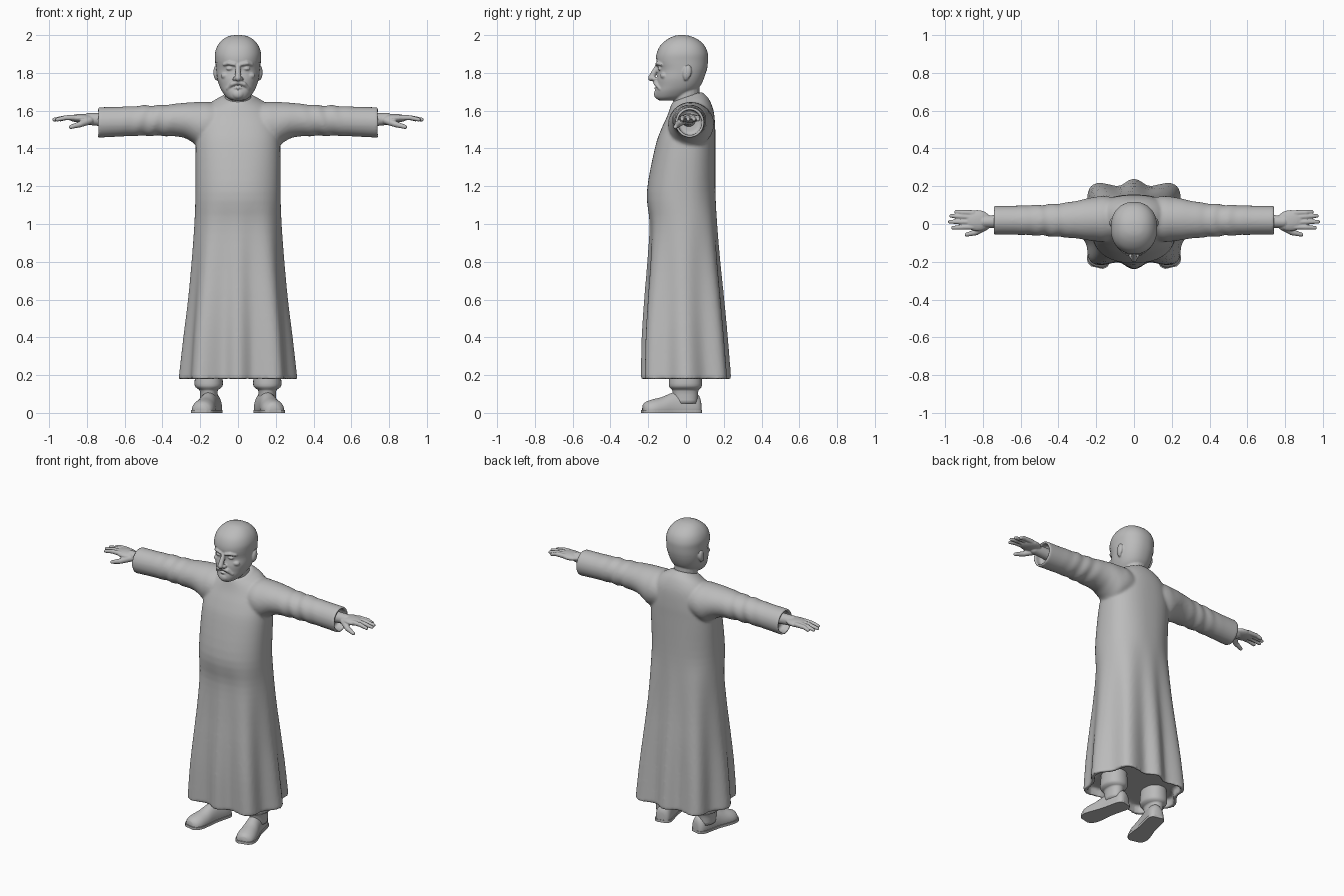
import bpy, bmesh, math
from mathutils import Vector, Matrix

cube = bpy.data.objects.get("Cube")
if cube:
    bpy.data.objects.remove(cube, do_unlink=True)

grey = bpy.data.materials.new("plain_grey")
grey.use_nodes = True
COLOUR = (0.5, 0.5, 0.5, 1)
grey.diffuse_color = COLOUR
shader = next(n for n in grey.node_tree.nodes if n.type == 'BSDF_PRINCIPLED')
shader.inputs["Base Color"].default_value = COLOUR
shader.inputs["Roughness"].default_value = 0.7


def finish(name, bm, voxel=0, smooth=3):
    """Turn a bmesh into a smooth object, optionally fused into one skin."""
    bmesh.ops.recalc_face_normals(bm, faces=bm.faces)
    for f in bm.faces:
        f.smooth = True
    mesh = bpy.data.meshes.new(name)
    bm.to_mesh(mesh)
    bm.free()
    mesh.materials.append(grey)
    ob = bpy.data.objects.new(name, mesh)
    bpy.context.collection.objects.link(ob)
    if voxel:
        fuse = ob.modifiers.new("fuse", 'REMESH')
        fuse.mode = 'VOXEL'
        fuse.voxel_size = voxel
        fuse.use_smooth_shade = True
        soft = ob.modifiers.new("soften", 'SMOOTH')
        soft.factor = 0.5
        soft.iterations = smooth
    return ob


def spline(table, steps):
    """Catmull-Rom interpolation of every column of a table."""
    out = []
    last = len(table) - 1
    for i in range(last):
        p = [table[max(0, min(last, i + k))] for k in (-1, 0, 1, 2)]
        for j in range(steps):
            t = j / steps
            out.append([b + 0.5 * t * (c - a + t * (2*a - 5*b + 4*c - d + t * (3*(b - c) + d - a)))
                        for a, b, c, d in zip(*p)])
    return out + [list(table[-1])]


def loft(bm, rings, caps=True):
    loops = [[bm.verts.new(p) for p in ring] for ring in rings]
    n = len(loops[0])
    for lo, hi in zip(loops, loops[1:]):
        for i in range(n):
            bm.faces.new((lo[i], lo[(i + 1) % n], hi[(i + 1) % n], hi[i]))
    if caps:
        bm.faces.new(loops[0])
        bm.faces.new(loops[-1])


def angles(n):
    return [2 * math.pi * i / n for i in range(n)]


def radius(t, a, b, n):
    return (abs(math.cos(t) / a) ** n + abs(math.sin(t) / b) ** n) ** (-1 / n)


def level_ring(z, a, front, back, power=2.2, fold=0, tilt=0, count=96):
    """Horizontal ring with optional eight-lobed drapery folds."""
    yc, b = (front + back) / 2, (back - front) / 2
    ring = []
    for t in angles(count):
        r = radius(t, a, b, power) * (1 - fold * (1 - math.cos(8 * t)) / 2)
        y = yc + r * math.sin(t)
        ring.append((r * math.cos(t), y, z + tilt * y))
    return ring


def ball(bm, at, size, turn=0, axis='X'):
    m = Matrix.Translation(at) @ Matrix.Rotation(turn, 4, axis) @ Matrix.Diagonal((*size, 1))
    bmesh.ops.create_uvsphere(bm, u_segments=20, v_segments=12, radius=1, matrix=m)


def limb(bm, points):
    """Chain of round tapered segments; each point is x, y, z, radius."""
    for p in points:
        ball(bm, p[:3], (p[3],) * 3)
    for p, q in zip(points, points[1:]):
        a, b = Vector(p[:3]), Vector(q[:3])
        m = Matrix.Translation((a + b) / 2) @ (b - a).to_track_quat('Z', 'Y').to_matrix().to_4x4()
        bmesh.ops.create_cone(bm, cap_ends=True, segments=20, radius1=p[3], radius2=q[3],
                              depth=(b - a).length, matrix=m)


# Robe: height, half width, front, back, squareness, fold depth, tilt
ROBE = [(.18, .315, -.24, .24, 3, .15, 0), (.4, .29, -.235, .222, 3, .13, 0),
        (.6, .265, -.222, .203, 2.9, .10, 0), (.8, .246, -.205, .182, 2.7, .07, 0),
        (1.0, .231, -.193, .165, 2.5, .03, 0), (1.17, .225, -.207, .156, 2.3, 0, 0),
        (1.4, .224, -.165, .155, 2.4, 0, 0), (1.5, .215, -.132, .155, 2.4, 0, 0),
        (1.58, .19, -.1, .147, 2.3, 0, .1), (1.63, .15, -.086, .122, 2.1, 0, .25),
        (1.66, .1, -.078, .092, 2, 0, .35), (1.672, .08, -.07, .083, 2, 0, .35)]
bm = bmesh.new()
rings = [level_ring(*row) for row in spline(ROBE, 4)]
inner = [[(x * .91, y * .91, z + lift) for x, y, z in rings[0]] for lift in (.05, 0)]
loft(bm, inner + rings)

# Sleeves: distance out, centre height, half height, centre depth, half depth
SLEEVE = [(.05, 1.53, .1, .03, .1), (.15, 1.53, .115, .027, .12), (.2, 1.526, .12, .026, .118),
          (.25, 1.541, .103, .025, .11), (.3, 1.55, .09, .023, .1), (.4, 1.548, .082, .02, .088),
          (.5, 1.547, .08, .02, .081), (.62, 1.542, .079, .02, .077), (.745, 1.537, .081, .02, .077)]
for side in (-1, 1):
    rings = []
    for x, zc, hz, yc, hy in spline(SLEEVE, 6):
        crease = .004 * math.exp(-((x - .46) / .1) ** 2)
        ring = []
        for t in angles(48):
            k = crease * math.sin(75 * x + 2 * math.sin(t))
            ring.append((side * x, yc + (hy + k) * math.cos(t), zc + (hz + k) * math.sin(t)))
        rings.append(ring)
    centre = Vector((0, .02, 1.537))
    for x in (.745, .69):
        rings.append([(side * x, .02 + (p[1] - .02) * .82, centre.z + (p[2] - centre.z) * .82)
                      for p in rings[len(SLEEVE) * 6 - 6]])
    loft(bm, rings)
finish("robe", bm, .009, 5)

# Head: height, half width, front, back
HEAD = [(1.655, .035, -.145, -.05), (1.67, .06, -.16, 0), (1.7, .083, -.163, .045),
        (1.73, .098, -.157, .075), (1.77, .11, -.155, .095), (1.815, .115, -.146, .108),
        (1.86, .118, -.156, .113), (1.9, .119, -.152, .112), (1.94, .106, -.134, .096),
        (1.972, .08, -.1, .063), (1.991, .046, -.063, .022), (1.997, .012, -.035, -.01)]
bm = bmesh.new()
loft(bm, [level_ring(*row) for row in spline(HEAD, 3)])
limb(bm, [(0, .005, 1.57, .07), (0, .0, 1.75, .07)])
limb(bm, [(0, -.15, 1.838, .012), (0, -.184, 1.773, .017)])           # nose
ball(bm, (0, -.15, 1.688), (.032, .02, .026))                         # chin
ball(bm, (0, -.156, 1.72), (.022, .012, .007))                        # lower lip
for s in (-1, 1):
    ball(bm, (s * .017, -.166, 1.768), (.012, .016, .011))            # nostril
    limb(bm, [(s * .018, -.155, 1.845, .009), (s * .048, -.15, 1.851, .01),
              (s * .075, -.13, 1.844, .007)])                         # brow
    ball(bm, (s * .044, -.138, 1.822), (.019, .012, .009))            # eye
    ball(bm, (s * .066, -.115, 1.785), (.026, .022, .018))            # cheek
    limb(bm, [(s * .006, -.163, 1.749, .011), (s * .032, -.158, 1.741, .012),
              (s * .056, -.138, 1.716, .008)])                        # moustache
    ball(bm, (s * .117, .006, 1.802), (.013, .023, .038), -.2)        # ear
    ball(bm, (s * .112, 0, 1.775), (.012, .014, .016))                # ear lobe
finish("head", bm, .0045, 3)

# Close fitting skull cap with a slanted lower edge
bm = bmesh.new()
loft(bm, [level_ring(z + .003, a + .003, f - .003, b + .003) for z, a, f, b in spline(HEAD[4:], 4)])
bmesh.ops.bisect_plane(bm, geom=bm.verts[:] + bm.edges[:] + bm.faces[:],
                       plane_co=(0, -.15, 1.872), plane_no=(0, .25, 1), clear_inner=True)
finish("skull_cap", bm)

for side, word in ((-1, "right"), (1, "left")):
    # Hand with four fingers and a thumb hanging slightly forward
    bm = bmesh.new()
    limb(bm, [(side * .68, .015, 1.55, .036), (side * .79, .012, 1.556, .032)])
    ball(bm, (side * .828, .018, 1.56), (.072, .056, .023))
    for y0, y1, tip in ((.058, .064, .94), (.035, .043, .967), (.01, .012, .974), (-.015, -.02, .957)):
        limb(bm, [(side * .85, y0, 1.563, .015), (side * .91, (y0 + y1) / 2, 1.563, .013),
                  (side * tip, y1, 1.553, .01)])
    limb(bm, [(side * .785, -.012, 1.548, .021), (side * .835, -.044, 1.528, .016),
              (side * .885, -.056, 1.514, .011)])
    finish(word + "_hand", bm, .004, 2)

    # Gathered trouser leg and ankle
    bm = bmesh.new()
    LEG = [(.05, .045, -.065, .06), (.115, .047, -.072, .065), (.128, .06, -.08, .075),
           (.145, .074, -.09, .084), (.19, .073, -.088, .083), (.26, .068, -.08, .078)]
    loft(bm, [[(x + side * .155, y, z) for x, y, z in level_ring(*row, count=40)]
              for row in spline(LEG, 3)])
    finish(word + "_trouser_leg", bm)

    # Shoe: depth, half width, height; toes turned outward
    SHOE = [(.08, .022, .06), (.07, .04, .09), (.04, .049, .11), (-.03, .048, .115), (-.08, .05, .105),
            (-.13, .057, .084), (-.18, .06, .072), (-.215, .05, .06), (-.232, .028, .045)]
    turn = Matrix.Translation((side * .143, 0, 0)) @ Matrix.Rotation(side * .23, 4, 'Z')
    bm = bmesh.new()
    sole = bmesh.new()
    upper, base = [], []
    for y, w, h in spline(SHOE, 3):
        upper.append([turn @ Vector((w * math.cos(t), y, max(.004, h * (math.sin(t) + .35) / 1.35)))
                      for t in angles(32)])
        base.append([turn @ Vector((sx * (w + .004), y * 1.02, z))
                     for sx, z in ((-1, 0), (1, 0), (1, .016), (-1, .016))])
    loft(bm, upper)
    finish(word + "_shoe", bm)
    loft(sole, base)
    ob = finish(word + "_sole", sole)
    for poly in ob.data.polygons:
        poly.use_smooth = False
